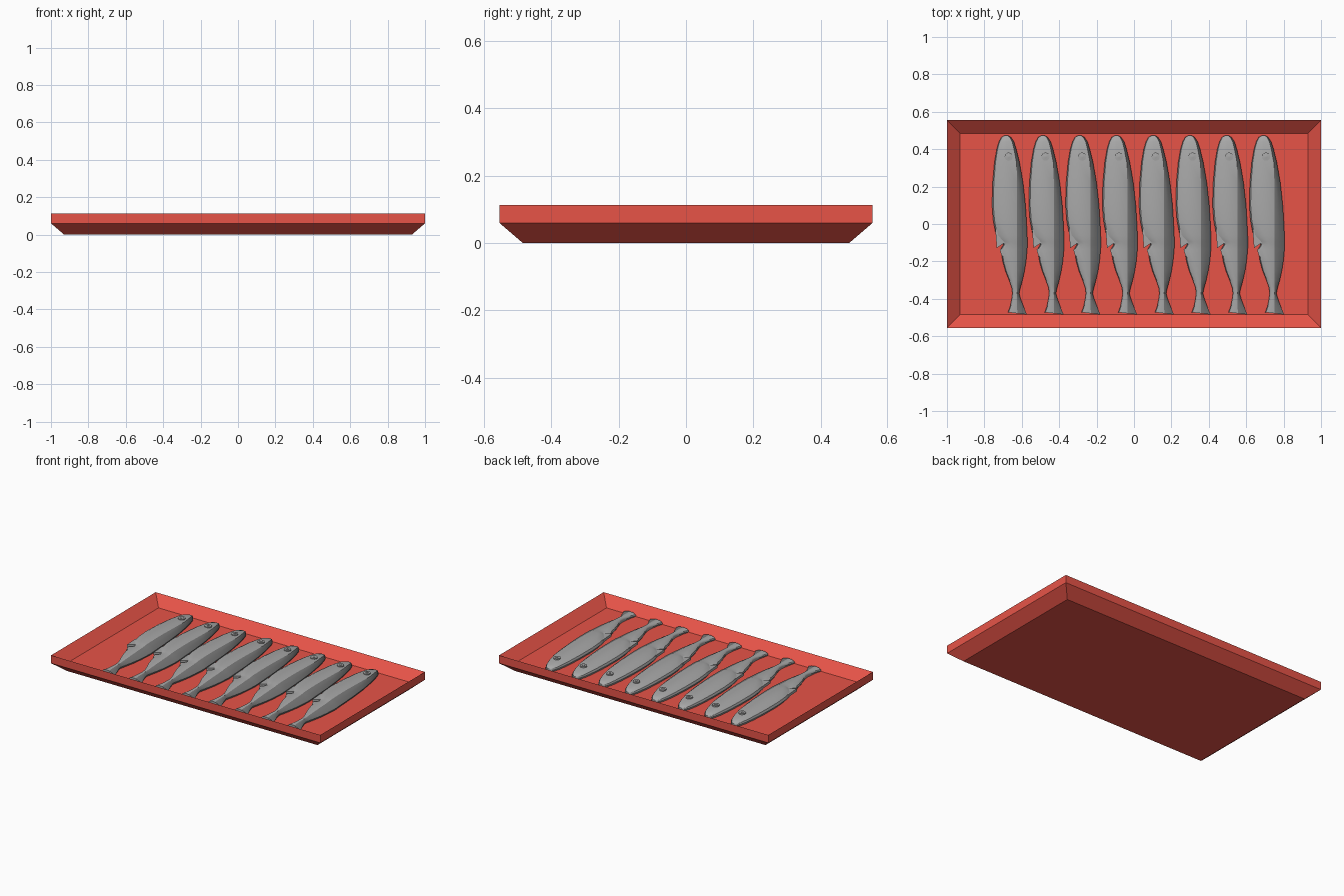
import bpy, bmesh, math

if "Cube" in bpy.data.objects:
    bpy.data.objects.remove(bpy.data.objects["Cube"])

FLOOR = 0.053


def material(name, rgb):
    m = bpy.data.materials.new(name)
    m.diffuse_color = (*rgb, 1)
    m.use_nodes = True
    m.node_tree.nodes["Principled BSDF"].inputs["Base Color"].default_value = m.diffuse_color
    return m


RED = material("red tray", (0.8, 0.088, 0.064))
GREY = material("silver grey", (0.39, 0.39, 0.39))
DARK = material("dark back grey", (0.19, 0.19, 0.19))


def make_object(name, bm, mats, smooth=None):
    bmesh.ops.recalc_face_normals(bm, faces=bm.faces)
    me = bpy.data.meshes.new(name)
    bm.to_mesh(me)
    bm.free()
    for m in mats:
        me.materials.append(m)
    ob = bpy.data.objects.new(name, me)
    bpy.context.collection.objects.link(ob)
    if smooth:
        bpy.ops.object.select_all(action='DESELECT')
        ob.select_set(True)
        bpy.context.view_layer.objects.active = ob
        bpy.ops.object.shade_smooth_by_angle(angle=math.radians(smooth))
    return ob


def loft(bm, rows, dark=()):
    """Skin closed rings of points and cap both ends; strips in dark use slot 1."""
    rings = [[bm.verts.new(p) for p in row] for row in rows]
    n = len(rings[0])
    for a, b in zip(rings, rings[1:]):
        for i in range(n):
            f = bm.faces.new((a[i], a[(i + 1) % n], b[(i + 1) % n], b[i]))
            f.material_index = int(i in dark)
    bm.faces.new(rings[0])
    bm.faces.new(rings[-1])


def plate(bm, outline, z0, z1):
    loft(bm, [[(x, y, z) for x, y in outline] for z in (z0, z1)])


# Tray: bevelled underside, upright rim, sloping inner walls down to the floor
bm = bmesh.new()
loft(bm, [[(sx * x, sy * y, z) for sx, sy in ((-1, -1), (1, -1), (1, 1), (-1, 1))]
          for x, y, z in ((0.93, 0.485, 0), (1, 0.555, 0.06),
                          (1, 0.555, 0.113), (0.93, 0.485, FLOOR))])
make_object("tray", bm, [RED])

# Fish stations from nose to tail: y, left edge, right edge, thickness
STATIONS = [
    (0.472, -0.024, -0.002, 0.020), (0.464, -0.039, 0.012, 0.027),
    (0.44, -0.052, 0.028, 0.034), (0.40, -0.064, 0.041, 0.040),
    (0.33, -0.076, 0.058, 0.045), (0.22, -0.086, 0.077, 0.050),
    (0.10, -0.089, 0.090, 0.053), (0.02, -0.083, 0.095, 0.053),
    (-0.06, -0.068, 0.099, 0.051), (-0.092, -0.04, 0.100, 0.049),
    (-0.110, -0.028, 0.100, 0.046), (-0.135, -0.042, 0.099, 0.0445),
    (-0.20, -0.032, 0.093, 0.041), (-0.25, -0.018, 0.085, 0.038),
    (-0.30, 0.002, 0.074, 0.035), (-0.34, 0.016, 0.063, 0.032),
    (-0.37, 0.020, 0.056, 0.030), (-0.40, 0.016, 0.064, 0.029),
    (-0.44, 0.008, 0.079, 0.028), (-0.472, -0.004, 0.097, 0.026),
]


def section(y, l, r, h):
    """Rounded flank; the sixth point marks where the dark back begins."""
    w = r - l
    k = min(0.88, max(0.5, (0.045 - l) / w))
    prof = ((0.10, 0.0), (0.0, 0.42), (0.04, 0.70), (0.15, 0.88), (0.55 * k, 0.99),
            (k, 0.97), (k + (1 - k) * 0.55, 0.74), (1.0, 0.34), (0.93, 0.0))
    slant = 0.12 if y < -0.45 else 0.0      # slanted trailing edge of the tail
    return [(l + u * w, y - slant * u * w, FLOOR + 0.002 + v * h) for u, v in prof]


def build_fish(index, x):
    # Body and tail, silver flank with a dark back
    bm = bmesh.new()
    loft(bm, [section(*s) for s in STATIONS], dark=(5, 6, 7))
    parts = [make_object(f"fish_body_{index}", bm, [GREY, DARK], 30)]

    # Belly fin with a backward point, and a small rear fin
    bm = bmesh.new()
    plate(bm, [(-0.071, -0.03), (-0.064, -0.128), (-0.01, -0.092), (-0.02, -0.03)],
          FLOOR + 0.022, FLOOR + 0.040)
    plate(bm, [(-0.005, -0.11), (-0.047, -0.137), (-0.038, -0.17), (-0.005, -0.18)],
          FLOOR + 0.016, FLOOR + 0.034)
    parts.append(make_object(f"fish_fins_{index}", bm, [GREY]))

    # Eye: low disc with a raised pupil
    bm = bmesh.new()
    rings = ((0.022, 0.034), (0.022, 0.051), (0.010, 0.052),
             (0.010, 0.0545), (0.003, 0.0555))
    loft(bm, [[(r * math.cos(a * math.pi / 8), 0.36 + r * math.sin(a * math.pi / 8),
                FLOOR + z) for a in range(16)] for r, z in rings])
    parts.append(make_object(f"fish_eye_{index}", bm, [GREY], 32))

    for p in parts:
        p.location.x = x


# Row of eight fish
for i in range(8):
    build_fish(i + 1, -0.67 + 0.1965 * i)
